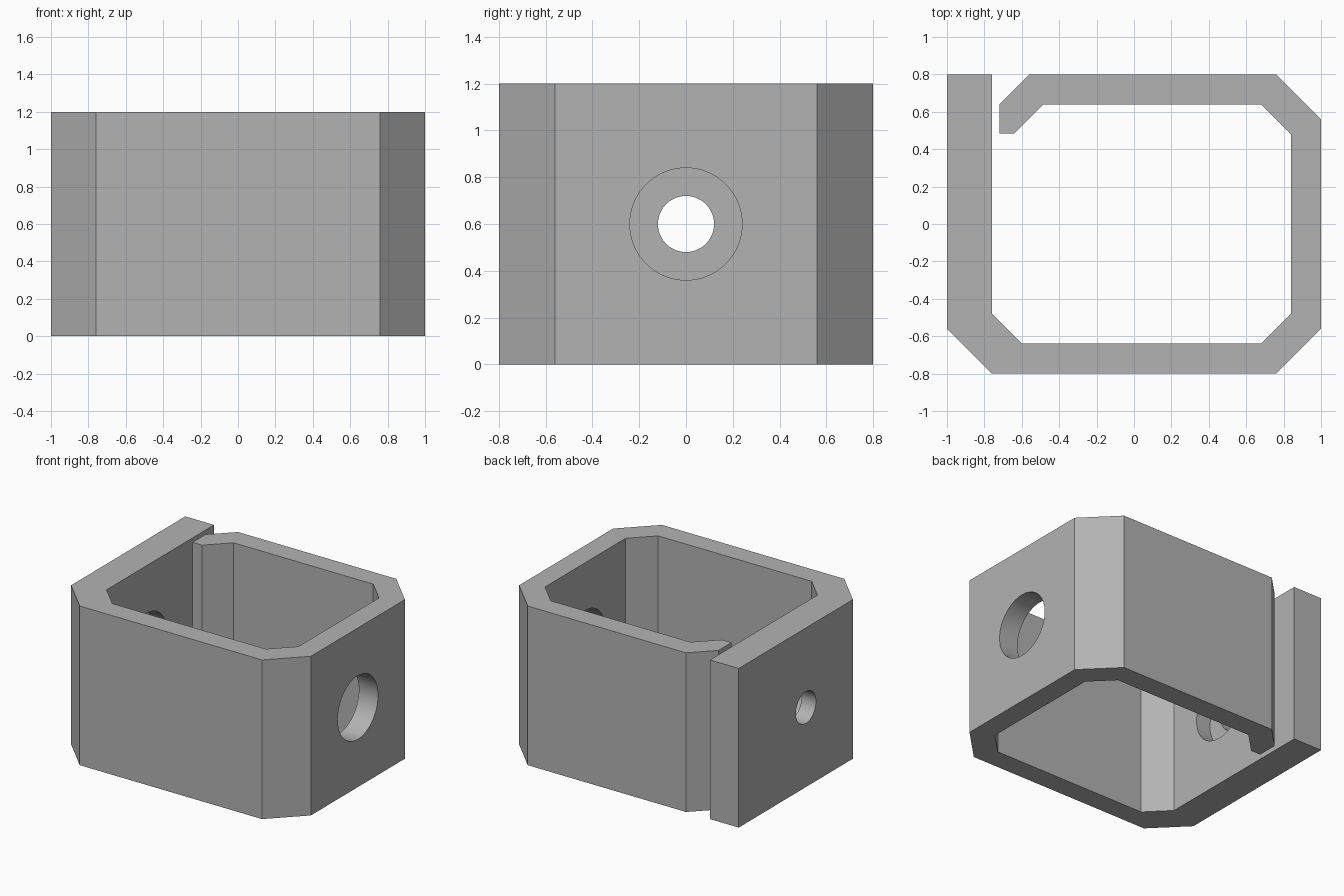
import bpy
import bmesh
from math import radians
from mathutils import Matrix, Vector

default_cube = bpy.data.objects.get("Cube")
if default_cube:
    bpy.data.objects.remove(default_cube)

HEIGHT = 1.2

grey = bpy.data.materials.new("plain grey")
grey.use_nodes = True
colour = (0.45, 0.45, 0.45, 1)
grey.diffuse_color = colour
grey.node_tree.nodes["Principled BSDF"].inputs["Base Color"].default_value = colour


def add_object(name, bm):
    mesh = bpy.data.meshes.new(name)
    bmesh.ops.recalc_face_normals(bm, faces=bm.faces)
    bm.to_mesh(mesh)
    bm.free()
    obj = bpy.data.objects.new(name, mesh)
    bpy.context.collection.objects.link(obj)
    mesh.materials.append(grey)
    return obj


def hole_cutter(name, radius, x_start, x_end):
    """Cylinder along x at mid height."""
    bm = bmesh.new()
    place = Matrix.Translation(((x_start + x_end) / 2, 0, HEIGHT / 2))
    bmesh.ops.create_cone(bm, cap_ends=True, segments=64, radius1=radius,
                          radius2=radius, depth=x_end - x_start,
                          matrix=place @ Matrix.Rotation(radians(90), 4, "Y"))
    cutter = add_object(name, bm)
    cutter.hide_render = True
    cutter.hide_set(True)
    return cutter


# Clip body: open chamfered loop, with a hooked end beside the thick wall
outer = [(-1, 0.8), (-1, -0.56), (-0.76, -0.8), (0.76, -0.8), (1, -0.56),
         (1, 0.56), (0.76, 0.8), (-0.56, 0.8), (-0.72, 0.64), (-0.72, 0.485)]
inner = [(-0.64, 0.485), (-0.485, 0.64), (0.68, 0.64), (0.84, 0.48),
         (0.84, -0.48), (0.68, -0.64), (-0.6, -0.64), (-0.76, -0.48),
         (-0.76, 0.8)]
bm = bmesh.new()
base = bm.faces.new([bm.verts.new((x, y, 0)) for x, y in outer + inner])
top = bmesh.ops.extrude_face_region(bm, geom=[base])["geom"]
bmesh.ops.translate(bm, vec=Vector((0, 0, HEIGHT)),
                    verts=[v for v in top if isinstance(v, bmesh.types.BMVert)])
body = add_object("clip_body", bm)

# Access hole, screw hole and the recess for the screw head
cutters = [hole_cutter("access_hole_cutter", 0.24, 0.7, 1.1),
           hole_cutter("screw_hole_cutter", 0.12, -1.1, -0.8),
           hole_cutter("screw_recess_cutter", 0.24, -0.88, -0.6)]
for cutter in cutters:
    cut = body.modifiers.new(cutter.name, "BOOLEAN")
    cut.operation = "DIFFERENCE"
    cut.solver = "EXACT"
    cut.object = cutter

# Apply the cuts, drop the cutters, and smooth only the hole walls
bpy.context.view_layer.objects.active = body
body.select_set(True)
for cutter in cutters:
    bpy.ops.object.modifier_apply(modifier=cutter.name)
    bpy.data.objects.remove(cutter)
bpy.ops.object.shade_smooth_by_angle(angle=radians(30))
